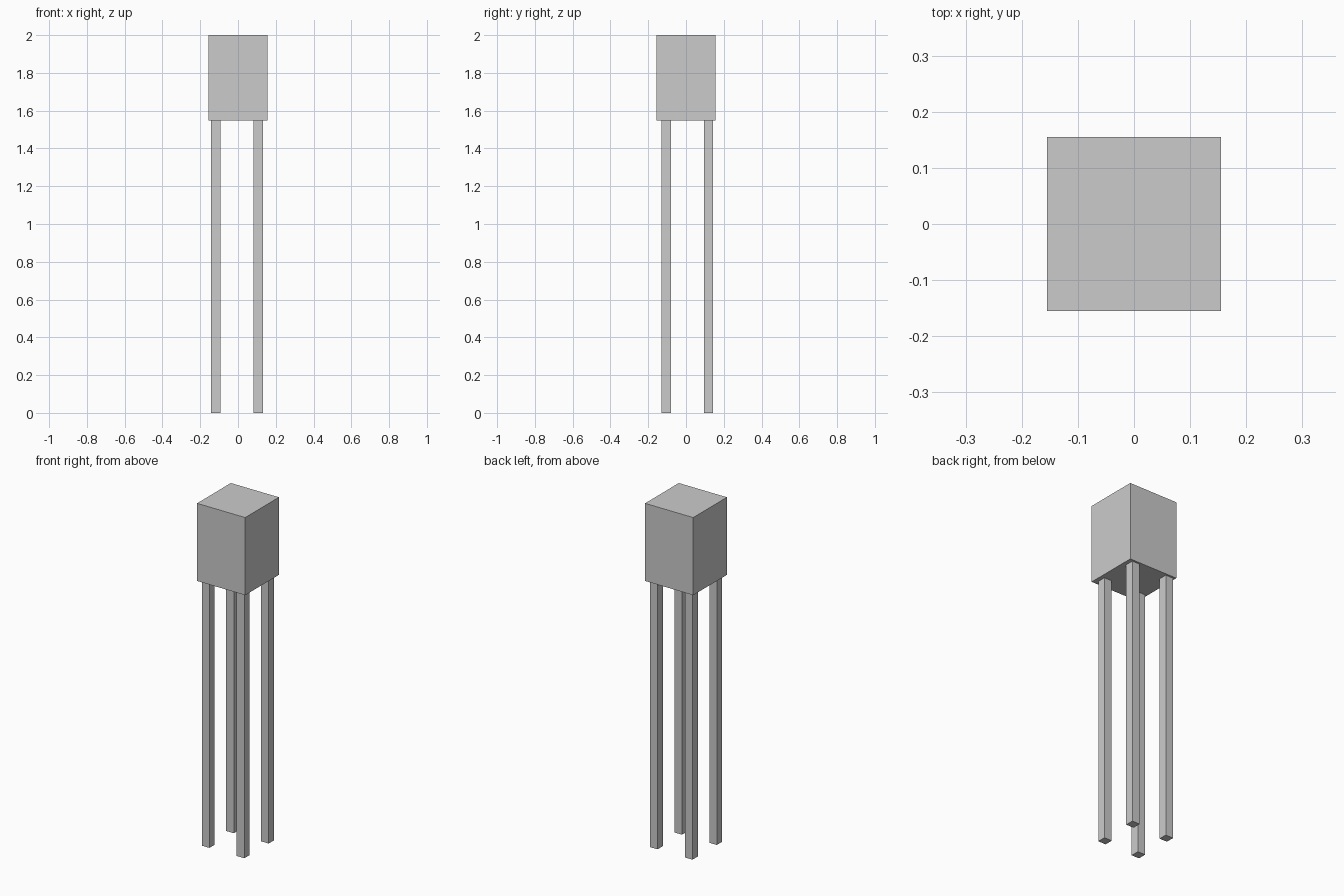
import bpy

if "Cube" in bpy.data.objects:
    bpy.data.objects.remove(bpy.data.objects["Cube"])


def box(name, x, y, z0, z1, width):
    """Square upright block between two heights."""
    bpy.ops.mesh.primitive_cube_add(size=1, location=(x, y, (z0 + z1) / 2))
    obj = bpy.context.object
    obj.name = name
    obj.scale = (width, width, z1 - z0)
    bpy.ops.object.transform_apply(location=False, rotation=False, scale=True)
    return obj


BODY_BOTTOM = 1.548

# Block on top
box("body", 0, 0, BODY_BOTTOM, 2.0, 0.31)

# Four slim legs, set slightly off-centre under the block
for side, x in (("left", -0.118), ("right", 0.107)):
    for end, y in (("front", -0.105), ("back", 0.119)):
        box(f"{end}_{side}_leg", x, y, 0, BODY_BOTTOM, 0.049)
